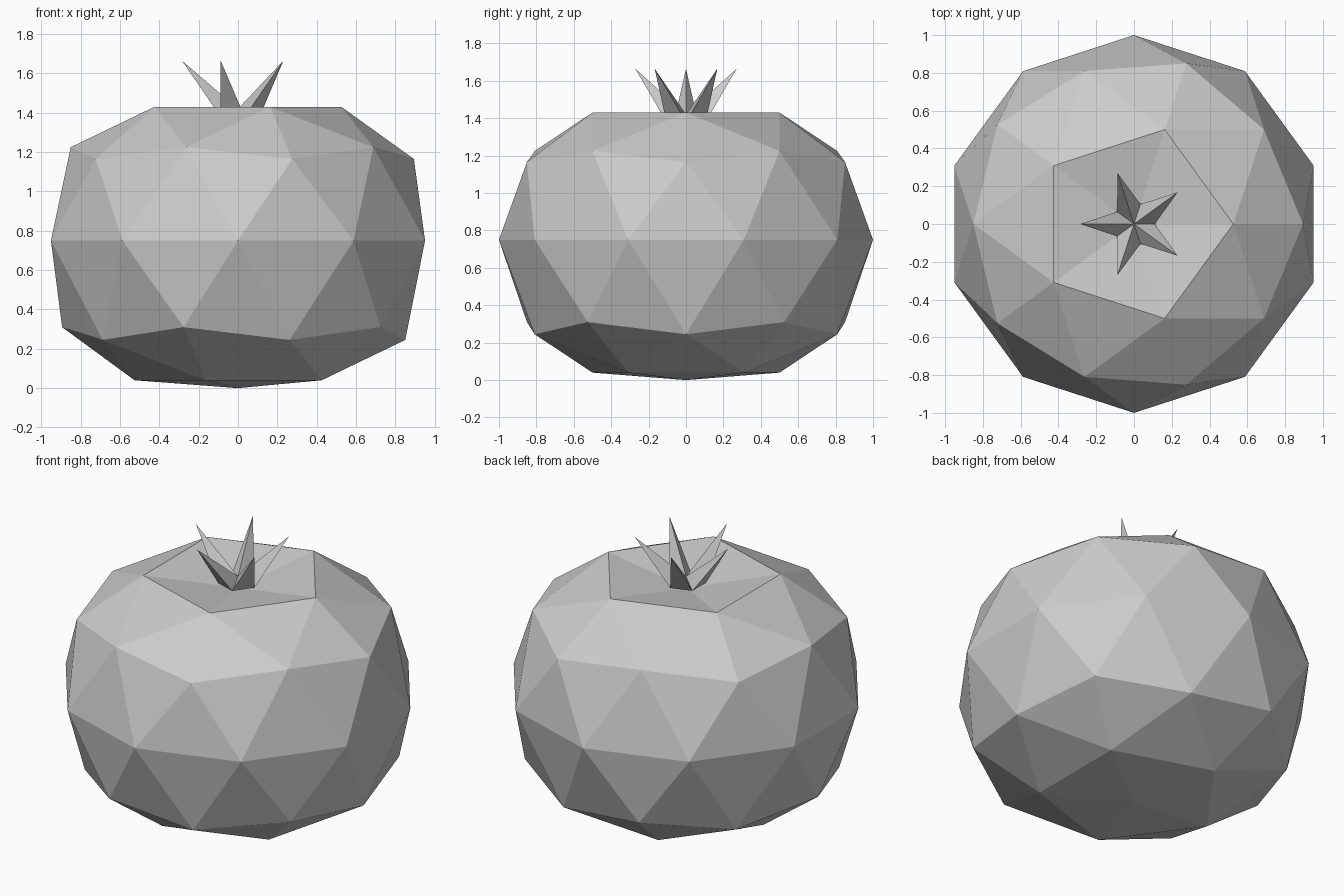
import bpy, bmesh
from math import sin, cos, radians

cube = bpy.data.objects.get("Cube")
if cube:
    bpy.data.objects.remove(cube, do_unlink=True)

gray = bpy.data.materials.new("plain_gray")
gray.use_nodes = True
gray.diffuse_color = (0.6, 0.6, 0.6, 1)
gray.node_tree.nodes["Principled BSDF"].inputs["Base Color"].default_value = (0.6, 0.6, 0.6, 1)


def add_object(name, bm):
    bmesh.ops.recalc_face_normals(bm, faces=bm.faces)
    mesh = bpy.data.meshes.new(name)
    bm.to_mesh(mesh)
    bm.free()
    mesh.materials.append(gray)
    obj = bpy.data.objects.new(name, mesh)
    bpy.context.collection.objects.link(obj)
    return obj


# Fruit body: faceted ball, squashed ring by ring, with a dimple on top
ring_heights = {1.0: 1.35, 0.85: 1.43, 0.53: 1.225, 0.45: 1.165, 0.0: 0.75,
                -0.45: 0.31, -0.53: 0.245, -0.85: 0.04, -1.0: 0.0}
bm = bmesh.new()
bmesh.ops.create_icosphere(bm, subdivisions=2, radius=1)
for v in bm.verts:
    ring = min(ring_heights, key=lambda h: abs(h - v.co.z))
    v.co.z = ring_heights[ring]
add_object("fruit_body", bm)


# Leafy crown: five ridged pointed leaves rising from the dimple
def polar(bm, radius, degrees, z):
    a = radians(degrees)
    return bm.verts.new((radius * cos(a), radius * sin(a), z))


bm = bmesh.new()
center = bm.verts.new((0, 0, 1.42))
notches = [polar(bm, 0.11, 72 * i, 1.38) for i in range(5)]
tips = [polar(bm, 0.285, 72 * i + 36, 1.665) for i in range(5)]
for i, tip in enumerate(tips):
    a, b = notches[i], notches[(i + 1) % 5]
    bm.faces.new((center, a, tip))
    bm.faces.new((center, tip, b))
    bm.faces.new((a, b, tip))
bm.faces.new(notches[::-1])
add_object("leaf_crown", bm)
